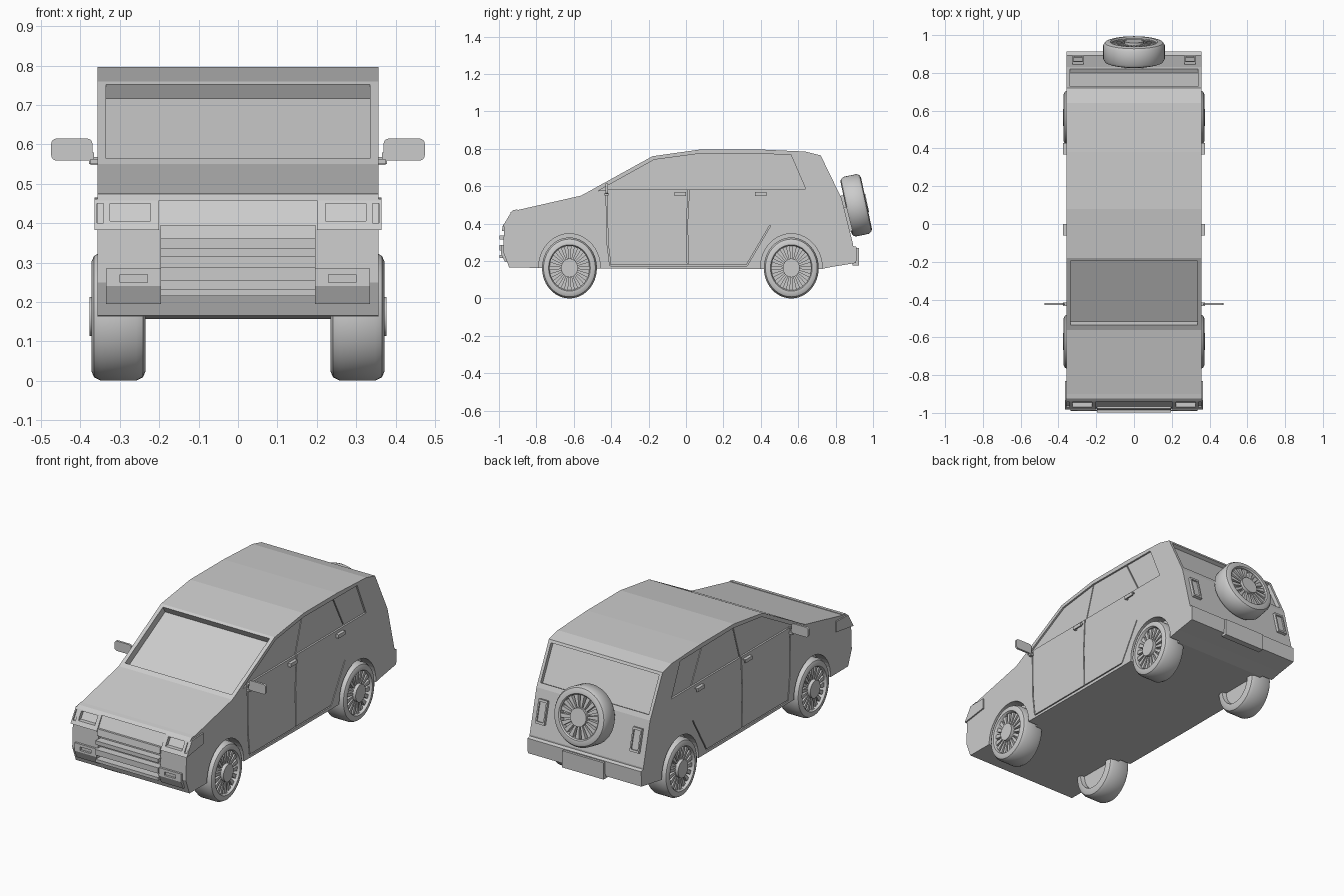
import bpy, bmesh, math
from mathutils import Matrix, Vector

if "Cube" in bpy.data.objects:
    bpy.data.objects.remove(bpy.data.objects["Cube"])

W = 0.357            # half width of the body


def add_prism(bm, pts, x0, x1):
    """Side outline (y, z) extruded across x."""
    a = [bm.verts.new((x0, y, z)) for y, z in pts]
    b = [bm.verts.new((x1, y, z)) for y, z in pts]
    n = len(pts)
    faces = [bm.faces.new(a), bm.faces.new(b[::-1])]
    for i in range(n):
        j = (i + 1) % n
        faces.append(bm.faces.new((a[j], a[i], b[i], b[j])))
    bmesh.ops.recalc_face_normals(bm, faces=faces)


def finish(bm, name):
    me = bpy.data.meshes.new(name)
    bm.to_mesh(me)
    bm.free()
    ob = bpy.data.objects.new(name, me)
    bpy.context.collection.objects.link(ob)
    return ob


def prisms(name, parts):
    bm = bmesh.new()
    for pts, x0, x1 in parts:
        add_prism(bm, pts, x0, x1)
    return finish(bm, name)


def rect(y0, y1, z0, z1):
    return [(y0, z0), (y1, z0), (y1, z1), (y0, z1)]


def slab(a, b, out, depth):
    """Quad lying along the line a-b, from 'out' in front to 'depth' behind it."""
    a, b = Vector(a), Vector(b)
    d = (b - a).normalized()
    n = Vector((-d.y, d.x))
    return [tuple(p) for p in (a + n * out, b + n * out, b - n * depth, a - n * depth)]


def cut(target, parts):
    cutter = prisms("cutter", parts)
    cutter.hide_render = True
    m = target.modifiers.new("cut", 'BOOLEAN')
    m.operation, m.solver, m.object, m.use_self = 'DIFFERENCE', 'EXACT', cutter, True
    bpy.ops.object.select_all(action='DESELECT')
    bpy.context.view_layer.objects.active = target
    target.select_set(True)
    bpy.ops.object.modifier_apply(modifier=m.name)
    bpy.data.objects.remove(cutter)


def both(pts, x0, x1):
    return [(pts, s * x0, s * x1) for s in (1, -1)]


def tapered_bar(bm, ang, r0, r1, w0, w1, x0, x1):
    before = set(bm.verts)
    add_prism(bm, [(-w0, r0), (w0, r0), (w1, r1), (-w1, r1)], x0, x1)
    new = [v for v in bm.verts if v not in before]
    bmesh.ops.rotate(bm, verts=new, cent=(0, 0, 0), matrix=Matrix.Rotation(ang, 3, 'X'))


def wheel(name, matrix):
    bm = bmesh.new()
    # tyre and rim, lathed about x
    prof = [(-.045, 0), (-.045, .11), (-.0685, .116), (-.0685, .14), (-.062, .154), (-.045, .163),
            (.045, .163), (.062, .154), (.0685, .14), (.0685, .124), (.06, .118), (.025, .118), (.025, 0)]
    vs = [bm.verts.new((x, 0, r)) for x, r in prof]
    es = [bm.edges.new(p) for p in zip(vs, vs[1:])]
    bmesh.ops.spin(bm, geom=vs + es, cent=(0, 0, 0), axis=(1, 0, 0), angle=2 * math.pi, steps=48)
    bmesh.ops.remove_doubles(bm, verts=bm.verts, dist=1e-5)
    bmesh.ops.recalc_face_normals(bm, faces=bm.faces)
    # spokes and hub
    for i in range(18):
        tapered_bar(bm, i * math.pi / 9, .045, .1185, .005, .012, .02, .055)
    add_prism(bm, [(.05 * math.cos(i * math.pi / 16), .05 * math.sin(i * math.pi / 16))
                   for i in range(32)], .02, .073)
    bm.transform(matrix)
    ob = finish(bm, name)
    bpy.ops.object.select_all(action='DESELECT')
    bpy.context.view_layer.objects.active = ob
    ob.select_set(True)
    bpy.ops.object.shade_smooth_by_angle(angle=math.radians(35))


# body shell
body = prisms("body", [([(-.945, .165), (-.978, .25), (-.972, .385), (-.925, .467), (-.56, .55),
                         (-.18, .76), (.08, .797), (.38, .797), (.64, .785), (.72, .765),
                         (.832, .535), (.893, .29), (.89, .19), (.72, .157), (0, .157)], -W, W)])

# wheel arches
wheel_y = (-.623, .563)
arches = []
for cy in wheel_y:
    arches += both([(cy + .165 * math.cos(i * math.pi / 20), .165 + .181 * math.sin(i * math.pi / 20))
                    for i in range(40)], .29, .42)
cut(body, arches)

# windscreen, rear window and side window recesses
cut(body, [(slab((-.535, .564), (-.195, .752), .05, .04), -.335, .335),
           (slab((.727, .751), (.82, .56), .05, .022), -.34, .34)])
cut(body, both([(-.47, .575), (-.40, .585), (.64, .585), (.56, .77), (.08, .775), (-.17, .742)],
               W - .01, W + .05))

# door seams
lines = [[(.075, .772), (.015, .58), (.005, .40), (.01, .175)],
         [(-.425, .585), (-.42, .30), (-.405, .177), (.325, .177), (.45, .39)],
         [(.45, .587), (.355, .772)]]
seams = []
for line in lines:
    for p, q in zip(line, line[1:]):
        seams += both(slab(p, q, .003, .003), W - .018, W + .05)
cut(body, seams)

# nose: grille recess, headlight and fog light pockets
lamp_pocket = both([(-1.05, .45), (-1.05, .405), (-.945, .405), (-.915, .45)], .222, .325)
cut(body, [([(-1.05, .215), (-.955, .215), (-.955, .385), (-1.05, .385)], -.195, .195)])
cut(body, lamp_pocket)

headlights = prisms("headlights", both([(-.934, .462), (-.982, .383), (-.83, .405), (-.83, .465)], .2, W + .008))
cut(headlights, lamp_pocket)
cut(headlights, both([(-1.05, .45), (-1.05, .4), (-.955, .4), (-.925, .45)], .342, .358))

# slatted grille
prisms("grille_bars", [(slab((-.985, z0), (-.985, z1), .013, .045), -.197, .197)
                       for z0, z1 in ((.215, .232), (.255, .287), (.315, .337))]
       + [([(-.985, .36), (-.978, .396), (-.94, .396), (-.94, .36)], -.197, .197)])
prisms("hood_lip", [([(-.925, .472), (-.94, .458), (-.9, .458), (-.9, .476)], -W, W)])

# front bumper panels beside the grille
bumper = prisms("front_bumper", both([(-.968, .195), (-.99, .24), (-.988, .285), (-.94, .285), (-.94, .195)], .195, .335))
cut(bumper, both(rect(-1.05, -.972, .25, .27), .23, .3))
prisms("fog_lights", both(rect(-.98, -.965, .252, .268), .232, .298))

# rear bumper, plate block and tail lights
prisms("rear_bumper", [([(.80, .172), (.91, .19), (.912, .275), (.88, .285)], -W, W)])
prisms("rear_plate", [(rect(.89, .925, .175, .27), -.13, .13)])
tail = prisms("tail_lights", both(slab((.846, .485), (.878, .358), .014, .02), .268, .325))
cut(tail, both(slab((.849, .473), (.875, .37), .03, -.006), .276, .317))
prisms("spare_mount", [(slab((.832, .55), (.868, .42), .06, .03), -.05, .05)])

# door handles
handles = []
for y in (-.062, .368):
    handles += both(rect(y, y + .062, .562, .568), W - .01, W + .018)
    handles += both(rect(y, y + .062, .548, .562), W + .01, W + .018)
    handles += both(rect(y, y + .01, .548, .562), W - .01, W + .01)
prisms("door_handles", handles)

# wing mirrors: rounded plate in the xz plane plus a small arm
for s, side in ((1, "right"), (-1, "left")):
    bm = bmesh.new()
    bmesh.ops.create_cube(bm, size=1, matrix=Matrix.Translation((s * .422, -.424, .587)) @
                          Matrix.Diagonal((.105, .012, .056, 1)))
    corners = [e for e in bm.edges if abs(e.verts[0].co.y - e.verts[1].co.y) > .005]
    bmesh.ops.bevel(bm, geom=corners, offset=.014, segments=4, profile=.5, affect='EDGES')
    add_prism(bm, rect(-.435, -.415, .55, .563), s * (W - .02), s * .375)
    add_prism(bm, rect(-.43, -.42, .55, .58), s * .366, s * .378)
    finish(bm, "mirror_" + side)

# road wheels and spare wheel
for cy, end in zip(wheel_y, ("front", "rear")):
    for s, side in ((1, "right"), (-1, "left")):
        turn = Matrix.Rotation(0 if s > 0 else math.pi, 4, 'Z')
        wheel(f"{end}_wheel_{side}", Matrix.Translation((s * .3035, cy, .163)) @ turn @
              Matrix.Diagonal((1, .9, 1, 1)))
wheel("spare_wheel", Matrix.Translation((0, .91, .498)) @ Matrix.Rotation(math.radians(12), 4, 'X') @
      Matrix.Rotation(math.pi / 2, 4, 'Z') @ Matrix.Diagonal((.82, 1, 1, 1)))
